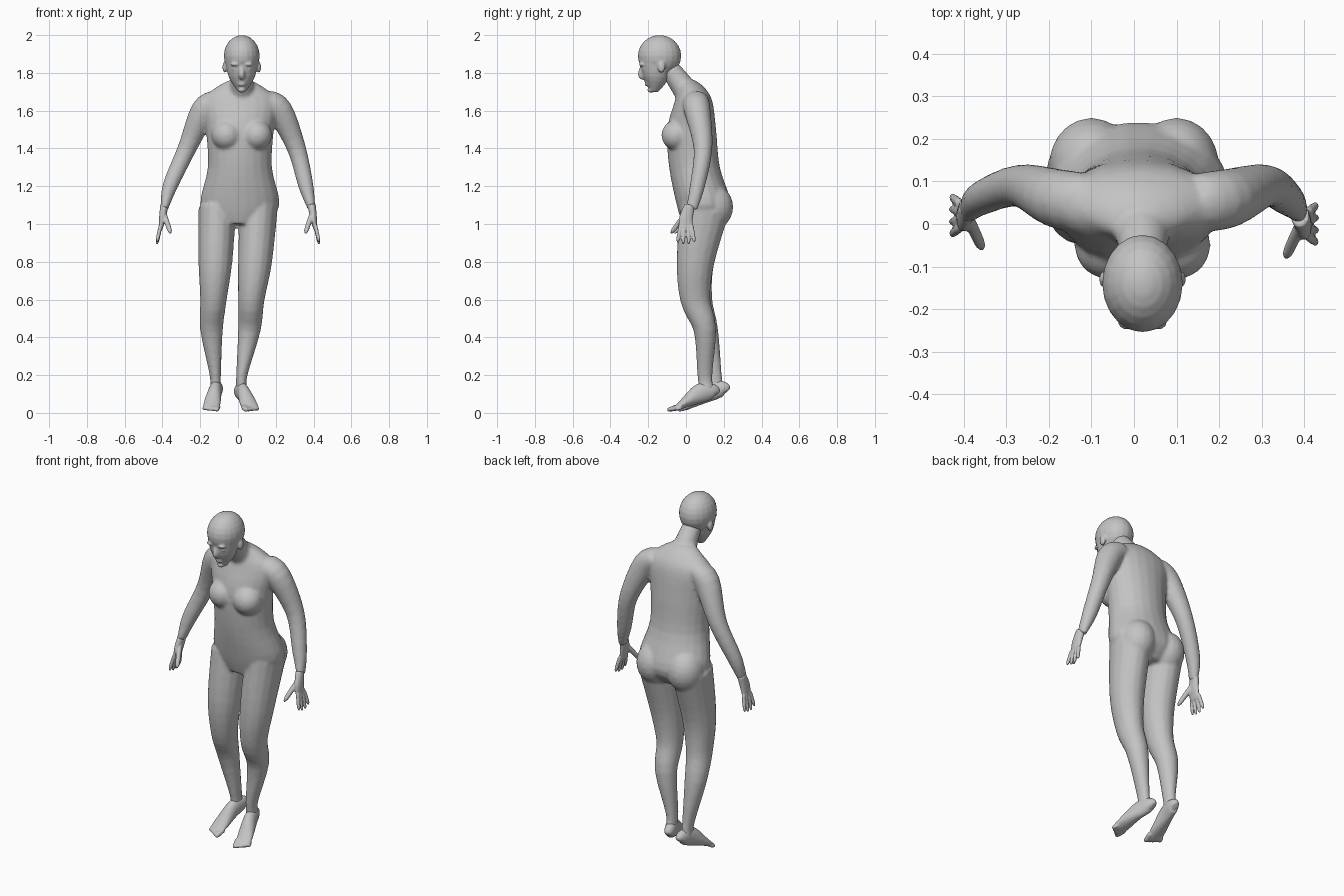
import bpy, bmesh
from math import sin, cos, tau
from mathutils import Vector, Matrix

cube = bpy.data.objects.get("Cube")
if cube:
    bpy.data.objects.remove(cube)

grey = (.55, .55, .55, 1)
skin = bpy.data.materials.new("plain grey")
skin.use_nodes = True
skin.diffuse_color = grey
skin.node_tree.nodes["Principled BSDF"].inputs["Base Color"].default_value = grey

SIDES = ("left", 1), ("right", -1)
MIDDLE = .02  # the head and shoulders lean slightly to the left


def refine(rows, steps=4):
    """Smoothly interpolate between the given cross-sections."""
    rows = [Vector(row) for row in rows]
    padded = [rows[0], *rows, rows[-1]]
    result = []
    for before, start, end, after in zip(padded, rows, rows[1:], padded[3:]):
        slope_in, slope_out = (end - before) / 2, (after - start) / 2
        for step in range(steps):
            t = step / steps
            ease = t * t * (3 - 2 * t)
            result.append(start.lerp(end, ease)
                          + slope_in * (t * (1 - t) ** 2)
                          - slope_out * (t * t * (1 - t)))
    return result + [rows[-1]]


def bridge(shape, rings):
    """Join equal rings of points into a closed skin."""
    loops = [[shape.verts.new(point) for point in ring] for ring in rings]
    for low, high in zip(loops, loops[1:]):
        for i in range(len(low)):
            shape.faces.new((low[i - 1], low[i], high[i], high[i - 1]))
    shape.faces.new(loops[0][::-1])
    shape.faces.new(loops[-1])


def stack(shape, rows, sides=22):
    """Level oval sections: height, half width, front, back."""
    rings = []
    for height, half_width, front, back in refine(rows):
        centre, half_depth = (front + back) / 2, (back - front) / 2
        rings.append([(MIDDLE / 2 + half_width * cos(tau * i / sides),
                       centre + half_depth * sin(tau * i / sides), height)
                      for i in range(sides)])
    bridge(shape, rings)


def tube(shape, joints, girths, sides=16):
    """Oval sections square to a path through the joints."""
    rows = refine([(*joint, *girth) for joint, girth in zip(joints, girths)])
    path = [Vector(row[:3]) for row in rows]
    rings = []
    for i, (centre, row) in enumerate(zip(path, rows)):
        along = (path[min(i + 1, len(path) - 1)] - path[max(i - 1, 0)]).normalized()
        across = Vector((1, 0, 0))
        across = (across - along * across.dot(along)).normalized()
        deep = along.cross(across)
        rings.append([centre + across * (row[3] * cos(tau * k / sides))
                      + deep * (row[4] * sin(tau * k / sides)) for k in range(sides)])
    bridge(shape, rings)


def digit(shape, start, end, radius):
    """Finger or toe with a rounded tip."""
    start, end = Vector(start), Vector(end)
    taper = {0: 1, .5: 1, .85: .85, 1: .3}
    tube(shape, [start.lerp(end, t) for t in taper],
         [(radius * size, radius * size) for size in taper.values()], sides=10)


def ball(shape, centre, radii):
    placed = Matrix.Translation(centre) @ Matrix.Diagonal((*radii, 1))
    bmesh.ops.create_uvsphere(shape, u_segments=20, v_segments=12, radius=1, matrix=placed)


def finish(name, shape, voxel):
    """Fuse the overlapping shapes into one skin."""
    bmesh.ops.recalc_face_normals(shape, faces=shape.faces)
    mesh = bpy.data.meshes.new(name)
    shape.to_mesh(mesh)
    shape.free()
    mesh.materials.append(skin)
    part = bpy.data.objects.new(name, mesh)
    bpy.context.collection.objects.link(part)
    fuse = part.modifiers.new("fuse", 'REMESH')
    fuse.mode = 'VOXEL'
    fuse.voxel_size = voxel
    fuse.use_smooth_shade = True
    soften = part.modifiers.new("soften", 'SMOOTH')
    soften.iterations = 3


# Torso
body = bmesh.new()
stack(body, [(1, .13, -.02, .18), (1.1, .21, -.05, .24), (1.3, .17, -.09, .18),
             (1.5, .18, -.1, .16), (1.65, .2, -.06, .14), (1.72, .13, -.04, .1),
             (1.76, .06, -.04, .05)])

# Neck
tube(body, [(MIDDLE, .03, 1.66), (MIDDLE, -.04, 1.76), (MIDDLE, -.1, 1.84)],
     [(.08, .07), (.06, .06), (.05, .05)])

# Chest, seat and arms
arm_girths = (.06, .07), (.07, .07), (.05, .05), (.04, .04), (.02, .03)
for side, s in SIDES:
    ball(body, (MIDDLE + s * .08, -.05, 1.47), (.08, .08, .08))
    ball(body, (s * .1, .14, 1.09), (.1, .11, .12))
    tube(body, [(MIDDLE + s * .13, .05, 1.65), (MIDDLE + s * .2, .06, 1.6),
                (MIDDLE + s * .29, .09, 1.4), (s * .36, .06, 1.2),
                (s * .39, .03, 1.08)], arm_girths)

# Legs share heights and girths; the right one trails behind
leg_heights = 1.08, .8, .6, .44, .2, .12
leg_girths = (.1, .13), (.09, .1), (.07, .08), (.06, .06), (.03, .04), (.03, .04)
left_leg = (.11, .09, .07, .06, .02, .02), (.1, .05, .05, .1, .1, .11)
right_leg = (-.11, -.12, -.13, -.14, -.12, -.12), (.1, .05, .06, .11, .15, .16)
for across, back in (left_leg, right_leg):
    tube(body, zip(across, back, leg_heights), leg_girths)
finish("body", body, voxel=.01)

# Head: skull, face, nose, lips
head = bmesh.new()
ball(head, (MIDDLE, -.14, 1.89), (.095, .115, .11))
tube(head, [(MIDDLE, -.16, 1.89), (MIDDLE, -.16, 1.78), (MIDDLE, -.17, 1.7)],
     [(.09, .09), (.07, .07), (.02, .02)], sides=20)
tube(head, [(MIDDLE, -.23, 1.84), (MIDDLE, -.235, 1.79), (MIDDLE, -.22, 1.77)],
     [(.01, .01), (.017, .02), (.01, .01)], sides=10)
for lip in (1.75, 1.737):
    ball(head, (MIDDLE, -.2, lip), (.025, .02, .006))
ball(head, (MIDDLE, -.185, 1.71), (.02, .02, .015))

# Eyes, brows and ears
for side, s in SIDES:
    eye = MIDDLE + s * .035
    ball(head, (eye, -.22, 1.82), (.016, .012, .009))
    ball(head, (eye, -.23, 1.845), (.025, .02, .009))
    ball(head, (MIDDLE + s * .09, -.13, 1.83), (.012, .02, .03))
finish("head", head, voxel=.006)

# Hands: palm, four spread fingers and a thumb
for side, s in SIDES:
    hand = bmesh.new()
    back = .01 - s * .01
    tube(hand, [(s * .39, .02 + back, 1.1), (s * .4, back, 1.03), (s * .41, back, .97)],
         [(.022, .028), (.018, .037), (.009, .036)])
    for finger in range(4):
        spread = (finger - 1.5) * .02
        tip = .885 + abs(spread) * .6
        digit(hand, (s * .41, back + spread, .99), (s * .43, back + spread * 1.5, tip), .0105)
    digit(hand, (s * .39, back - .005, 1.05), (s * .356, back - .08, .95), .014)
    finish(side + "_hand", hand, voxel=.005)

# Feet: heels lifted, toes on the ground
sole = {0: (.016, .02), .08: (.03, .04), .35: (.035, .052), .7: (.045, .025), .9: (.04, .01)}
heels = Vector((0, .165, .08)), Vector((-.105, .22, .095))
toes = Vector((.08, -.09, 0)), Vector((-.15, -.04, 0))
for (side, s), heel, toe in zip(SIDES, heels, toes):
    foot = bmesh.new()
    across = (toe - heel).cross((0, 0, -1)).normalized() * s
    tube(foot, [heel.lerp(toe, t) + Vector((0, 0, girth[1])) for t, girth in sole.items()],
         sole.values())
    for k in range(5):
        radius = .014 - k * .001
        shift = across * ((k - 2) * .018) + Vector((0, 0, radius))
        digit(foot, heel.lerp(toe, .78) + shift, heel.lerp(toe, 1 - k * .025) + shift, radius)
    finish(side + "_foot", foot, voxel=.006)
